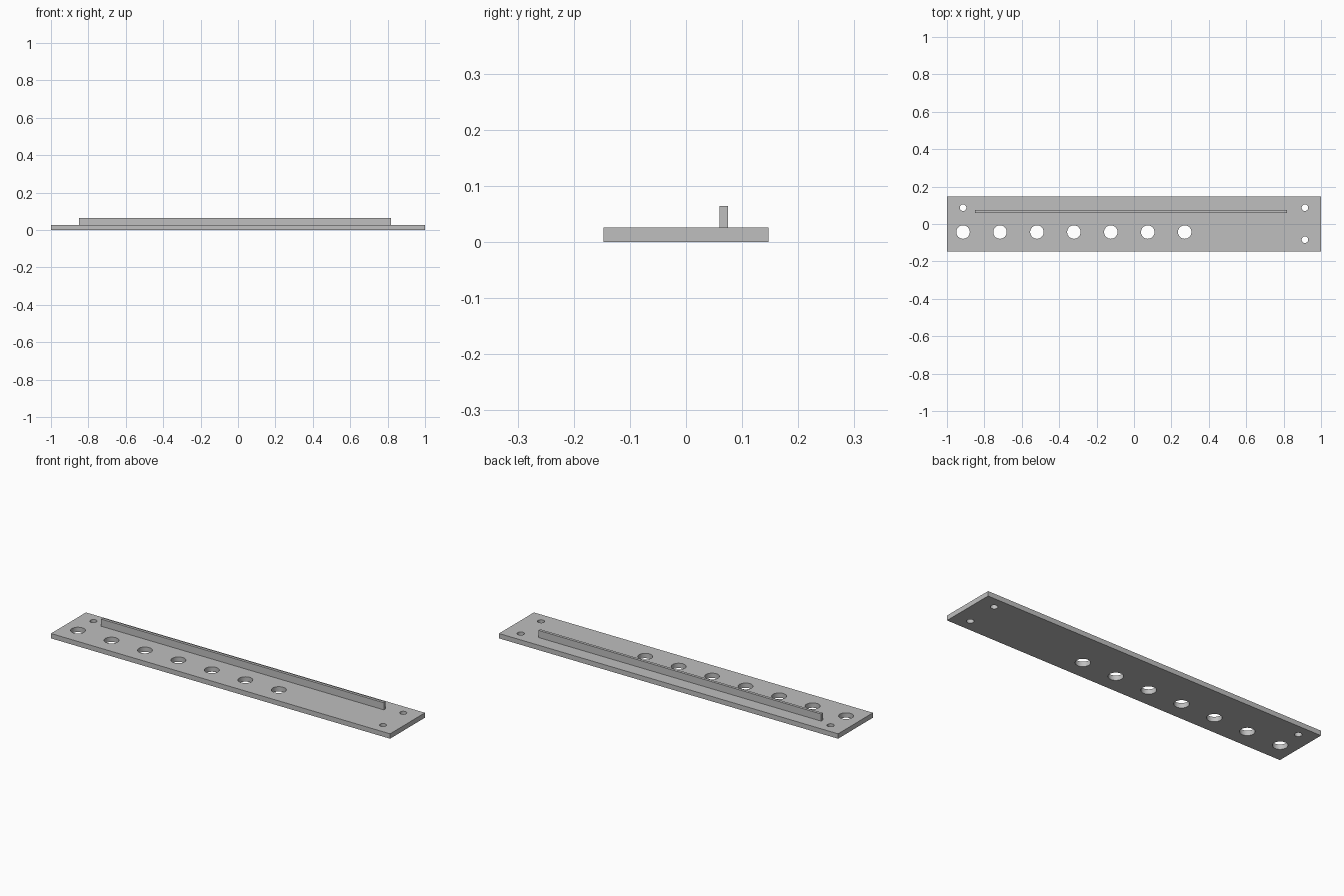
import bpy
import bmesh
from mathutils import Matrix, Vector

cube = bpy.data.objects.get("Cube")
if cube:
    bpy.data.objects.remove(cube, do_unlink=True)

PLATE_TOP = 0.026

grey = bpy.data.materials.new("light_grey")
grey.use_nodes = True
colour = (0.52, 0.52, 0.52, 1.0)
grey.diffuse_color = colour
grey.node_tree.nodes["Principled BSDF"].inputs["Base Color"].default_value = colour


def add_object(name, bm):
    mesh = bpy.data.meshes.new(name)
    bm.to_mesh(mesh)
    bm.free()
    mesh.materials.append(grey)
    obj = bpy.data.objects.new(name, mesh)
    bpy.context.collection.objects.link(obj)
    return obj


def add_box(name, low, high):
    low, high = Vector(low), Vector(high)
    bm = bmesh.new()
    place = Matrix.Translation((low + high) / 2) @ Matrix.Diagonal((*(high - low), 1))
    bmesh.ops.create_cube(bm, size=1, matrix=place)
    return add_object(name, bm)


# Flat base plate and the upright rail along its back
plate = add_box("base_plate", (-1, -0.147, 0), (1, 0.147, PLATE_TOP))
add_box("upright_rail", (-0.85, 0.06, PLATE_TOP), (0.818, 0.075, 0.064))

# Row of seven large holes, and three small mounting holes in the corners
holes = [(-0.914 + 0.1975 * i, -0.043, 0.036) for i in range(7)]
holes += [(x, y, 0.0175) for x, y in ((-0.914, 0.087), (0.914, 0.087), (0.914, -0.084))]

bm = bmesh.new()
for x, y, radius in holes:
    bmesh.ops.create_cone(bm, cap_ends=True, segments=48, radius1=radius, radius2=radius,
                          depth=0.2, matrix=Matrix.Translation((x, y, 0)))
cutter = add_object("hole_cutter", bm)
cutter.hide_render = True
cutter.hide_set(True)

cut = plate.modifiers.new("holes", "BOOLEAN")
cut.operation = "DIFFERENCE"
cut.solver = "EXACT"
cut.object = cutter

# Apply the holes, then smooth their walls while keeping sharp rims
bpy.ops.object.select_all(action="DESELECT")
plate.select_set(True)
bpy.context.view_layer.objects.active = plate
bpy.ops.object.modifier_apply(modifier=cut.name)
bpy.data.objects.remove(cutter, do_unlink=True)
bpy.ops.object.shade_smooth_by_angle()
